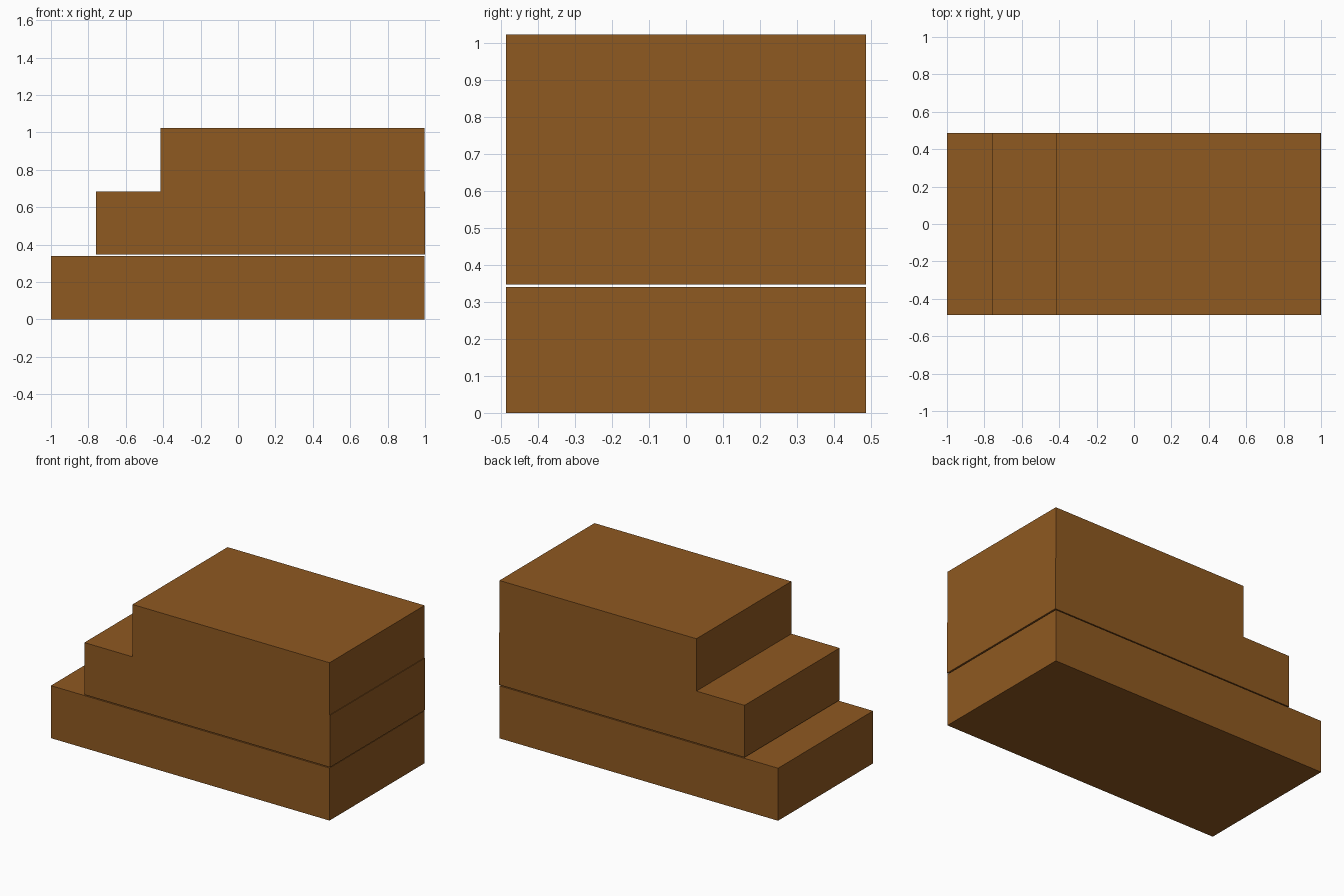
import bpy
import bmesh

if "Cube" in bpy.data.objects:
    bpy.data.objects.remove(bpy.data.objects["Cube"])

# One brown for all the steps
brown = bpy.data.materials.new("brown_wood")
brown.diffuse_color = (0.275, 0.100, 0.015, 1.0)
brown.use_nodes = True
brown.node_tree.nodes["Principled BSDF"].inputs["Base Color"].default_value = brown.diffuse_color

HALF_DEPTH = 0.486


def add_block(name, x0, x1, z0, z1):
    """Box spanning the given x and z ranges over the full depth."""
    bm = bmesh.new()
    bmesh.ops.create_cube(bm, size=1.0)
    for v in bm.verts:
        v.co.x = x1 if v.co.x > 0 else x0
        v.co.y = HALF_DEPTH if v.co.y > 0 else -HALF_DEPTH
        v.co.z = z1 if v.co.z > 0 else z0
    mesh = bpy.data.meshes.new(name)
    bm.to_mesh(mesh)
    bm.free()
    mesh.materials.append(brown)
    bpy.context.collection.objects.link(bpy.data.objects.new(name, mesh))


# Three stacked steps, with a hairline gap above the lowest one
add_block("bottom_step", -1.0, 0.996, 0.0, 0.340)
add_block("middle_step", -0.760, 1.0, 0.346, 0.683)
add_block("top_step", -0.415, 0.996, 0.683, 1.022)
